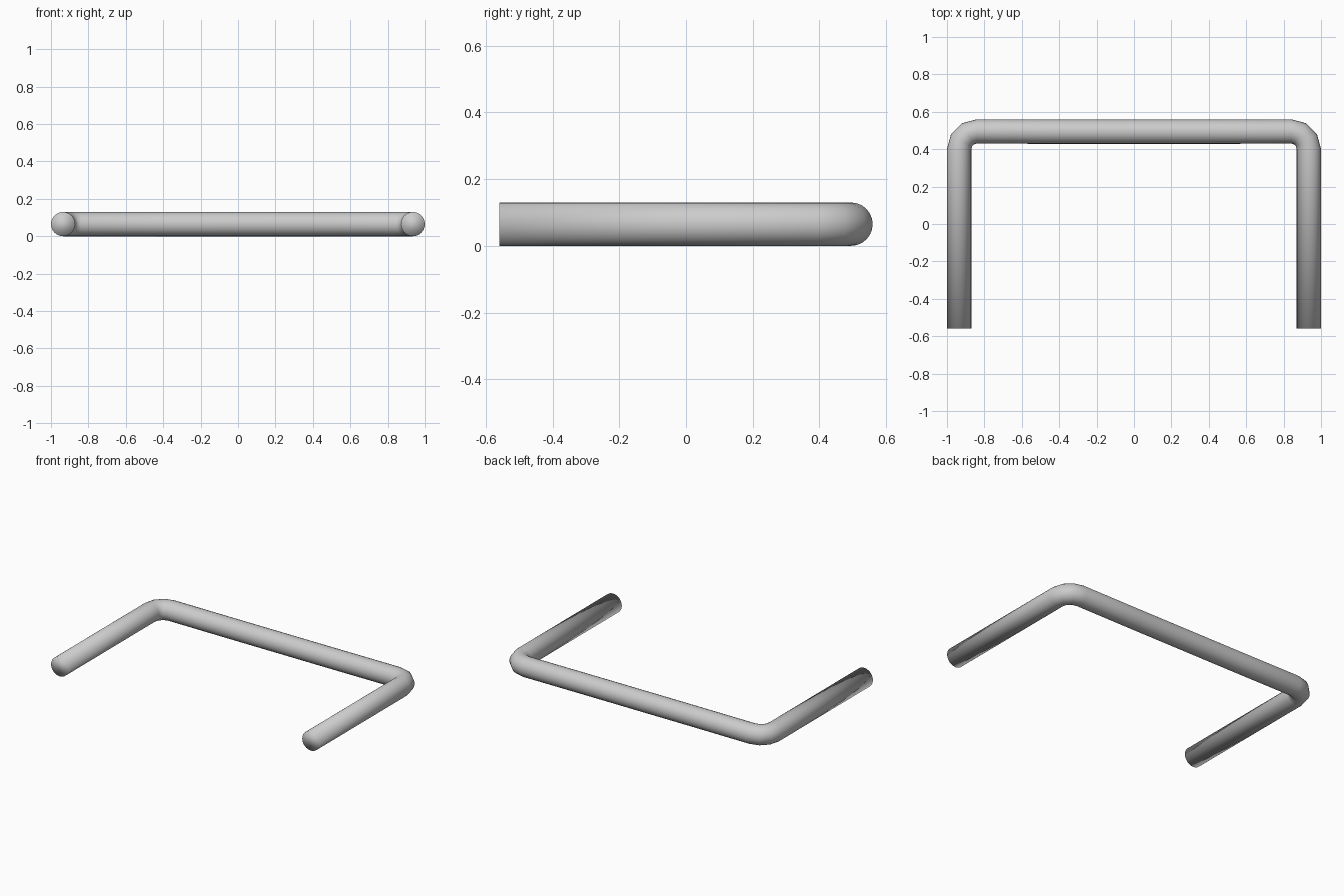
import bpy, bmesh, math
from mathutils import Vector

if "Cube" in bpy.data.objects:
    bpy.data.objects.remove(bpy.data.objects["Cube"])

R = 0.065      # tube radius
BEND = 0.095   # centreline bend radius
SIDES = 24

# Right half of the centreline: (x, y, heading angle of ring's outward axis)
half = [(0.935, -0.56, 0.0)]
for i in range(4):
    a = math.radians(30 * i)
    half.append((0.84 + BEND * math.cos(a), 0.40 + BEND * math.sin(a), a))
half.append((0.41, 0.4935, math.pi / 2))
path = half + [(-x, y, math.pi - a) for x, y, a in reversed(half)]

# Sweep round rings along the path
bm = bmesh.new()
rings = []
for x, y, a in path:
    out = Vector((math.cos(a), math.sin(a), 0))
    ring = []
    for k in range(SIDES):
        t = 2 * math.pi * k / SIDES
        p = Vector((x, y, R)) + out * (R * math.cos(t))
        p.z += R * math.sin(t)
        ring.append(bm.verts.new(p))
    rings.append(ring)
for r0, r1 in zip(rings, rings[1:]):
    for k in range(SIDES):
        j = (k + 1) % SIDES
        bm.faces.new((r0[k], r0[j], r1[j], r1[k]))

# Flat end caps
bm.faces.new(rings[0])
bm.faces.new(rings[-1])
bmesh.ops.recalc_face_normals(bm, faces=bm.faces[:])
for f in bm.faces:
    f.smooth = True

mesh = bpy.data.meshes.new("bent_tube_handle")
bm.to_mesh(mesh)
bm.free()
obj = bpy.data.objects.new("bent_tube_handle", mesh)
bpy.context.collection.objects.link(obj)
